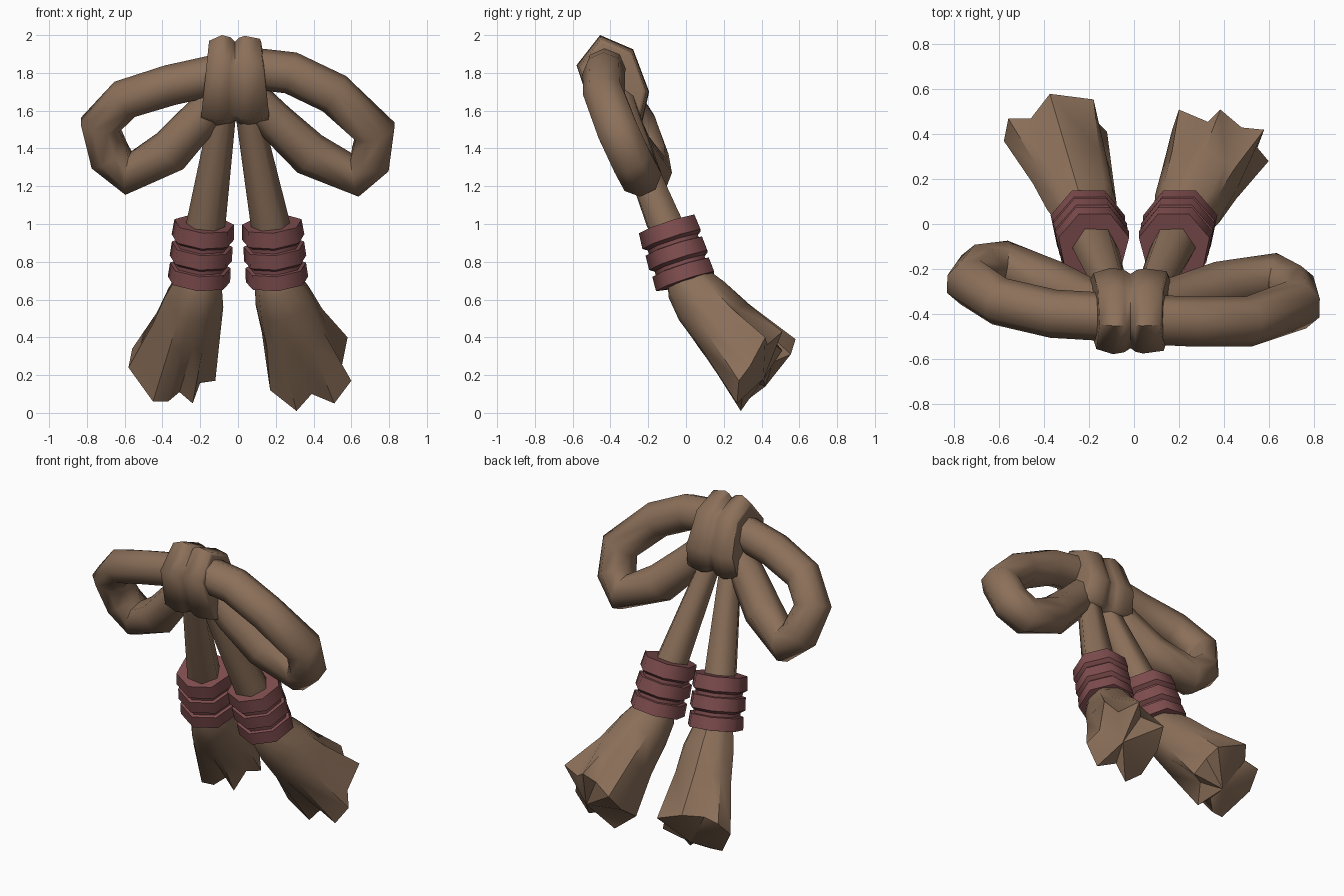
import bpy, bmesh, math
from mathutils import Vector

if "Cube" in bpy.data.objects:
    bpy.data.objects.remove(bpy.data.objects["Cube"])


def material(name, color):
    m = bpy.data.materials.new(name)
    m.diffuse_color = (*color, 1)
    m.use_nodes = True
    m.node_tree.nodes["Principled BSDF"].inputs["Base Color"].default_value = m.diffuse_color
    return m


BROWN = material("brown cloth", (0.262, 0.162, 0.102))
MAROON = material("maroon cord", (0.215, 0.075, 0.078))


def skin(name, rings, mat, angle=62, tip=None):
    """Bridge a list of equal-length rings into a closed solid."""
    bm = bmesh.new()
    loops = [[bm.verts.new(p) for p in ring] for ring in rings]
    n = len(loops[0])
    for a, b in zip(loops, loops[1:]):
        for i in range(n):
            j = (i + 1) % n
            bm.faces.new((a[i], a[j], b[j], b[i]))
    bm.faces.new(loops[0][::-1])
    if tip is None:
        bm.faces.new(loops[-1])
    else:
        c = bm.verts.new(tip)
        for i in range(n):
            bm.faces.new((loops[-1][i], loops[-1][(i + 1) % n], c))
    bmesh.ops.recalc_face_normals(bm, faces=bm.faces)
    me = bpy.data.meshes.new(name)
    bm.to_mesh(me)
    bm.free()
    me.materials.append(mat)
    ob = bpy.data.objects.new(name, me)
    bpy.context.collection.objects.link(ob)
    bpy.ops.object.select_all(action="DESELECT")
    ob.select_set(True)
    bpy.context.view_layer.objects.active = ob
    bpy.ops.object.shade_smooth_by_angle(angle=math.radians(angle))
    return ob


def ring(center, axis, radius, sides, ref, turn=0.5):
    """Regular polygon around an axis."""
    axis = axis.normalized()
    u = (ref - axis * ref.dot(axis)).normalized()
    v = axis.cross(u)
    angles = [2 * math.pi * (i + turn) / sides for i in range(sides)]
    return [center + radius * (u * math.cos(a) + v * math.sin(a)) for a in angles]


def sweep(name, path, radii, sides, ref, mat):
    """Tube along a path, its rings set square to the bends."""
    pts = [Vector(p) for p in path]
    rings = []
    for i, p in enumerate(pts):
        d0 = (p - pts[max(i - 1, 0)]).normalized()
        d1 = (pts[min(i + 1, len(pts) - 1)] - p).normalized()
        rings.append(ring(p, d0 + d1, radii[i], sides, ref))
    return skin(name, rings, mat)


# Bow loops
loop_ref = Vector((0, -0.9, -0.4))
sweep("right_loop",
      [(0.02, -0.425, 1.83), (0.28, -0.435, 1.80), (0.51, -0.435, 1.69), (0.725, -0.36, 1.49),
       (0.70, -0.29, 1.34), (0.62, -0.245, 1.26), (0.38, -0.285, 1.37), (0.20, -0.335, 1.54),
       (0.05, -0.37, 1.70)],
      [0.11, 0.112, 0.112, 0.117, 0.117, 0.117, 0.118, 0.105, 0.09], 8, loop_ref, BROWN)
sweep("left_loop",
      [(-0.02, -0.42, 1.81), (-0.36, -0.40, 1.735), (-0.60, -0.345, 1.66), (-0.73, -0.26, 1.525),
       (-0.68, -0.205, 1.36), (-0.58, -0.19, 1.27), (-0.36, -0.28, 1.385), (-0.20, -0.345, 1.56),
       (-0.05, -0.37, 1.72)],
      [0.108, 0.108, 0.108, 0.113, 0.117, 0.117, 0.118, 0.105, 0.09], 8, loop_ref, BROWN)

# Knot: a wrapped band with a seam between two rounded folds
knot_profile = [(-0.58, 1.84), (-0.455, 2.0), (-0.28, 1.925), (-0.195, 1.70),
                (-0.23, 1.545), (-0.36, 1.515), (-0.48, 1.545)]
knot_sections = [(-0.15, 0.80), (-0.15, 0.88), (-0.085, 1.0), (-0.04, 0.955), (-0.015, 0.86),
                 (0.005, 0.945), (0.035, 0.985), (0.115, 0.92), (0.12, 0.82)]
knot_rings = []
for x, s in knot_sections:
    cy, cz = -0.39, 1.75
    knot_rings.append([])
    for y, z in knot_profile:
        yy, zz = cy + (y - cy) * s, cz + (z - cz) * s
        flare = 1 + 0.35 * (2.0 - zz) / 0.45
        knot_rings[-1].append(Vector((-0.015 + (x + 0.015) * flare, yy, zz)))
skin("knot", knot_rings, BROWN, 68)

# Hanging ends: strand, cord binding and flared tassel
rims = {
    "right": [(0.17, 0.27, 0.12), (0.31, 0.29, 0.01), (0.39, 0.30, 0.10), (0.51, 0.27, 0.05),
              (0.60, 0.28, 0.17), (0.55, 0.34, 0.25), (0.58, 0.42, 0.40), (0.48, 0.43, 0.36),
              (0.385, 0.51, 0.43), (0.33, 0.455, 0.37), (0.20, 0.51, 0.33), (0.17, 0.42, 0.22)],
    "left": [(-0.58, 0.37, 0.24), (-0.45, 0.27, 0.06), (-0.37, 0.28, 0.06), (-0.31, 0.33, 0.11),
             (-0.24, 0.30, 0.05), (-0.20, 0.37, 0.16), (-0.12, 0.41, 0.17), (-0.17, 0.46, 0.27),
             (-0.18, 0.555, 0.31), (-0.375, 0.58, 0.39), (-0.46, 0.47, 0.36), (-0.56, 0.47, 0.34)],
}
centers = {"right": (0.39, 0.41, 0.19), "left": (-0.33, 0.41, 0.20)}
tips = {"right": (0.43, 0.41, 0.18), "left": (-0.33, 0.42, 0.14)}
back = Vector((0, 1, 0))

for side, sx in (("right", 1), ("left", -1)):
    top = Vector((sx * 0.18, -0.095, 1.0))
    bottom = Vector((sx * 0.208, 0.005, 0.69))
    axis = bottom - top
    knot_x = 0.05 if sx > 0 else -0.075
    sweep(side + "_strand",
          [(knot_x, -0.36, 1.62), (sx * 0.165, -0.125, 1.03), (sx * 0.19, -0.065, 0.90)],
          [0.068, 0.102, 0.105], 6, back, BROWN)

    # Three stacked cord bands with grooves between them
    steps = [(0, 0.13), (0, 0.162), (0.26, 0.17), (0.31, 0.145), (0.37, 0.145), (0.38, 0.165),
             (0.62, 0.17), (0.67, 0.145), (0.73, 0.145), (0.74, 0.165), (0.98, 0.17), (1, 0.12)]
    skin(side + "_binding",
         [ring(top + axis * t, axis, r, 7, back) for t, r in steps], MAROON, 53)

    # Pleated tassel: round at the binding, star-shaped at the rim
    rim = [Vector(p) for p in rims[side]]
    center = Vector(centers[side])
    run = center - bottom
    run_dir = run.normalized()
    spokes = []
    for p in rim:
        o = p - center
        spokes.append((o - run_dir * o.dot(run_dir)).normalized())
    tassel = [[bottom - axis * 0.15 + o * 0.11 for o in spokes],
              [bottom + o * 0.125 for o in spokes],
              [bottom + run * 0.2 + o * 0.158 for o in spokes],
              [(bottom + run * 0.5 + o * 0.182).lerp(bottom.lerp(p, 0.5) + o * 0.065, 0.35)
               for o, p in zip(spokes, rim)],
              rim]
    skin(side + "_tassel", tassel, BROWN, 40, tips[side])
